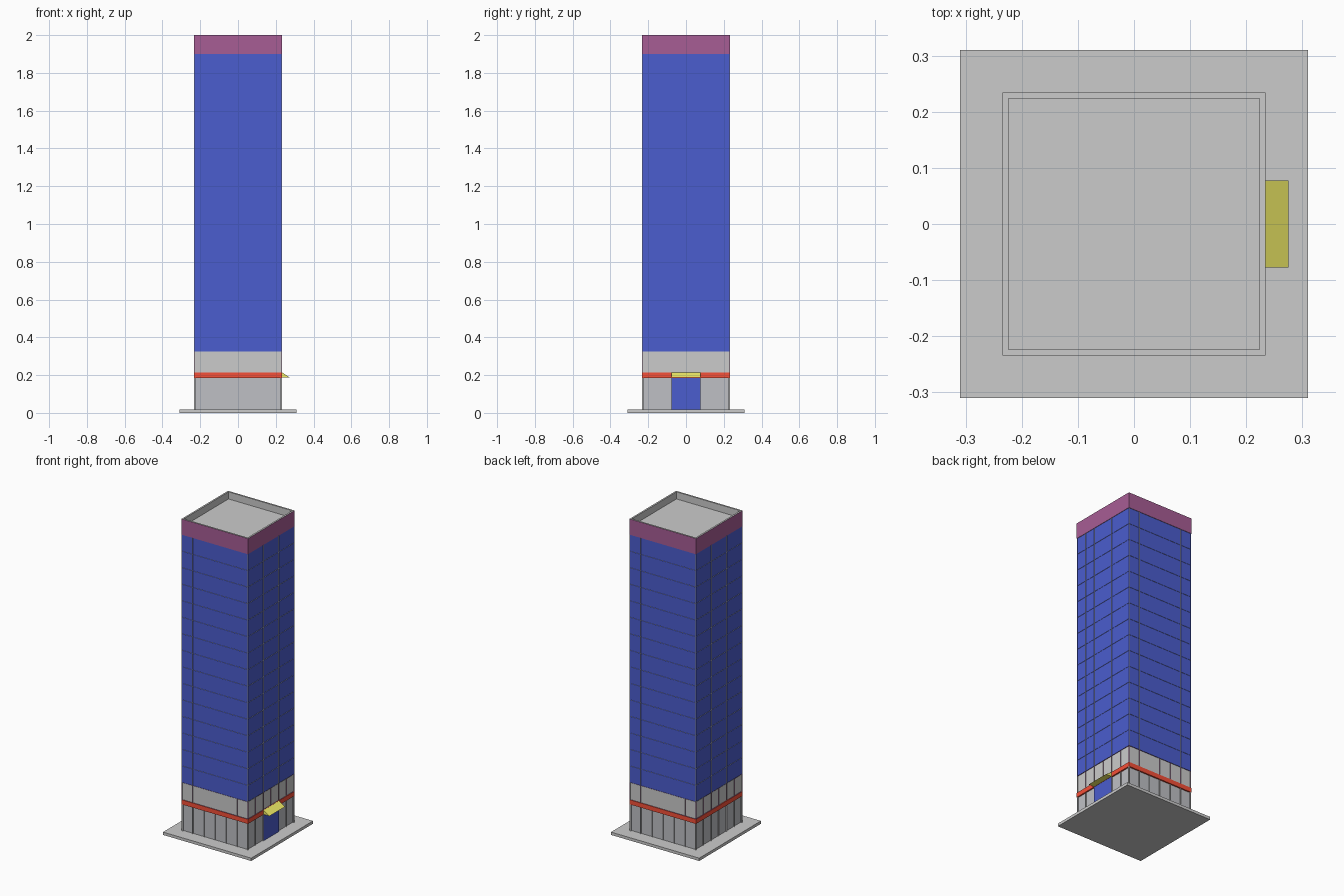
import bpy, bmesh, math
from mathutils import Matrix

if "Cube" in bpy.data.objects:
    bpy.data.objects.remove(bpy.data.objects["Cube"])

H = 0.233          # half width of the tower
COLS = 6           # bays per side
CELL = 2 * H / COLS


def mat(name, r, g, b):
    m = bpy.data.materials.new(name)
    m.diffuse_color = (r, g, b, 1)
    m.use_nodes = True
    m.node_tree.nodes["Principled BSDF"].inputs["Base Color"].default_value = m.diffuse_color
    return m


GREY = mat("stone_grey", 0.7, 0.7, 0.7)
PANE = mat("shop_pane", 0.52, 0.53, 0.56)
BLUE = mat("blue_glass", 0.07, 0.11, 0.62)
LINE = mat("mullion", 0.68, 0.68, 0.62)
DARK = mat("dark_plum", 0.24, 0.07, 0.20)
PLUM = mat("plum", 0.39, 0.11, 0.30)
RED = mat("red", 0.92, 0.08, 0.04)
YELLOW = mat("yellow", 0.90, 0.86, 0.14)


def finish(name, bm, mats):
    me = bpy.data.meshes.new(name)
    bm.to_mesh(me)
    bm.free()
    for m in mats:
        me.materials.append(m)
    ob = bpy.data.objects.new(name, me)
    bpy.context.collection.objects.link(ob)
    return ob


def box_bm(half, z0, z1):
    bm = bmesh.new()
    bmesh.ops.create_cube(bm, size=1, matrix=Matrix.Translation((0, 0, (z0 + z1) / 2))
                          @ Matrix.Diagonal((2 * half, 2 * half, z1 - z0, 1)))
    return bm


def wall(name, z0, z1, rows, frame, depth, mats, door=()):
    """Four walls of framed, recessed panes; door cells stay flush."""
    bm = bmesh.new()
    cells, dz = [], (z1 - z0) / rows
    for side in range(4):
        rot = Matrix.Rotation(side * math.pi / 2, 3, 'Z')
        for c in range(COLS):
            for r in range(rows):
                x, z = -H + c * CELL, z0 + r * dz
                quad = ((x, z), (x + CELL, z), (x + CELL, z + dz), (x, z + dz))
                vs = [bm.verts.new(rot @ Matrix.Translation((a, -H, b)).translation)
                      for a, b in quad]
                f = bm.faces.new(vs)
                if (side, c) in door:
                    f.material_index = 2
                else:
                    cells.append(f)
    bmesh.ops.inset_individual(bm, faces=cells, thickness=frame, depth=0)
    bmesh.ops.inset_individual(bm, faces=cells, thickness=0, depth=-depth)
    for f in cells:
        f.material_index = 1
    bmesh.ops.remove_doubles(bm, verts=bm.verts, dist=1e-5)
    return finish(name, bm, mats)


# Pavement slab
finish("pavement", box_bm(0.31, 0, 0.018), [GREY])

# Ground floor with shop panes and the entrance on the right side
wall("ground_floor", 0.018, 0.187, 1, 0.0095, 0.008, [GREY, PANE, BLUE],
     door={(1, 2), (1, 3)})

# Red band
finish("red_band", box_bm(H + 0.001, 0.186, 0.215), [RED])

# Plum storey with small windows
wall("window_storey", 0.215, 0.325, 1, 0.0245, 0.004, [DARK, GREY])

# Glass curtain wall
wall("curtain_wall", 0.325, 1.9, 15, 0.003, 0.002, [LINE, BLUE])

# Parapet with sunken roof
bm = box_bm(H + 0.001, 1.9, 2.0)
top = max(bm.faces, key=lambda f: f.calc_center_median().z)
top.material_index = 1
bmesh.ops.inset_region(bm, faces=[top], thickness=0.015, depth=0)
bmesh.ops.inset_individual(bm, faces=[top], thickness=0, depth=-0.045)
for f in bm.faces:
    c = f.calc_center_median()
    if max(abs(c.x), abs(c.y)) < H - 0.001 and c.z > 1.92:
        f.material_index = 1
finish("parapet", bm, [PLUM, GREY])

# Wedge canopy over the entrance
bm = bmesh.new()
profile = [(H, 0.187), (0.275, 0.187), (H, 0.215)]
face = bm.faces.new([bm.verts.new((x, -CELL, z)) for x, z in profile])
ext = bmesh.ops.extrude_face_region(bm, geom=[face])
bmesh.ops.translate(bm, vec=(0, 2 * CELL, 0),
                    verts=[v for v in ext["geom"] if isinstance(v, bmesh.types.BMVert)])
bmesh.ops.recalc_face_normals(bm, faces=bm.faces)
finish("canopy", bm, [YELLOW])
